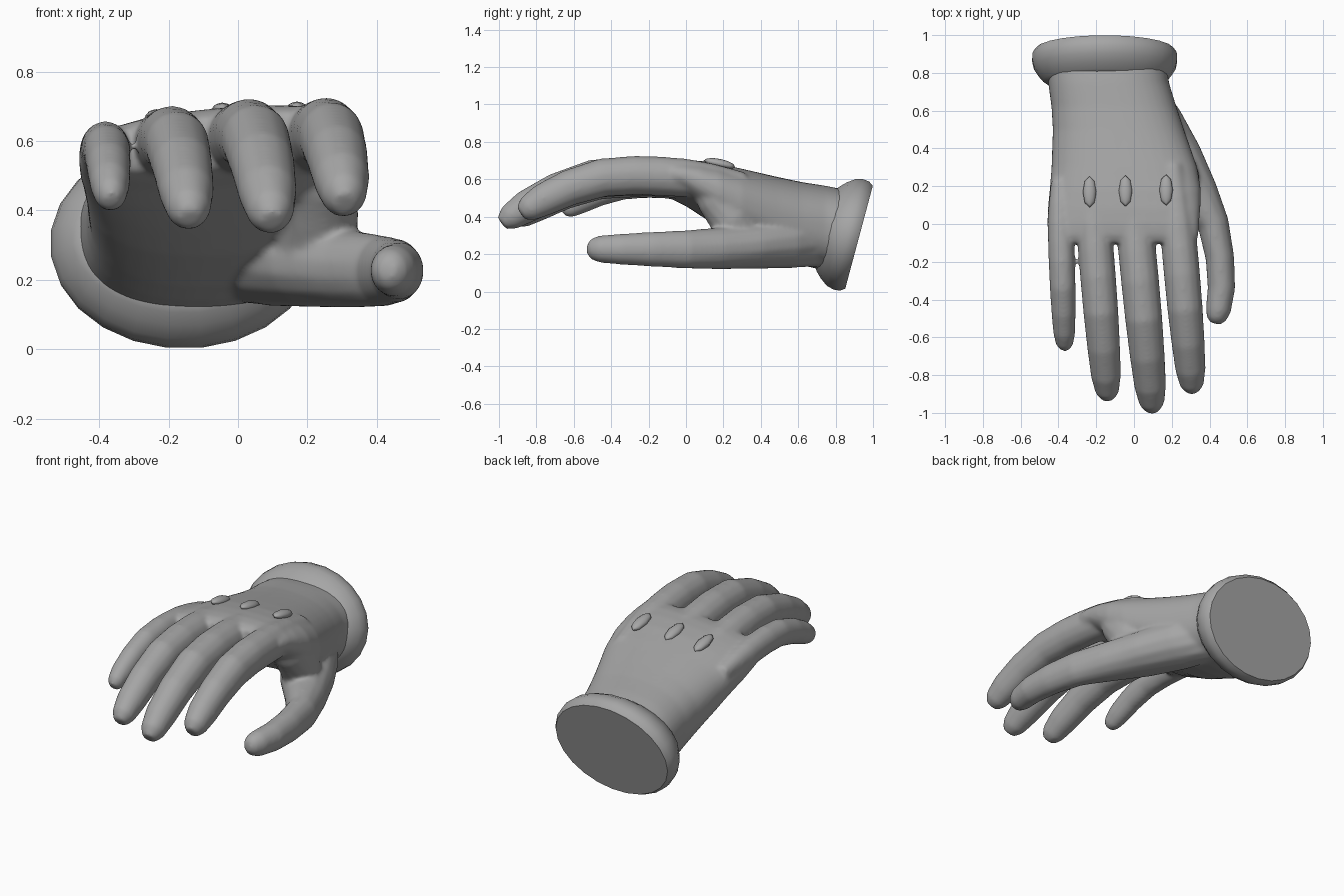
import bpy, bmesh, math
from mathutils import Vector

cube = bpy.data.objects.get("Cube")
if cube:
    bpy.data.objects.remove(cube)

grey = bpy.data.materials.new("glove_grey")
grey.use_nodes = True
grey.diffuse_color = (0.38, 0.38, 0.38, 1)
grey.node_tree.nodes["Principled BSDF"].inputs["Base Color"].default_value = (0.38, 0.38, 0.38, 1)


def add_object(name, bm):
    bmesh.ops.recalc_face_normals(bm, faces=bm.faces)
    mesh = bpy.data.meshes.new(name)
    bm.to_mesh(mesh)
    bm.free()
    mesh.materials.append(grey)
    obj = bpy.data.objects.new(name, mesh)
    bpy.context.collection.objects.link(obj)
    return obj


def loft(bm, rings, sides, power=2.0):
    """Skin closed rings given as (centre, side vector, up vector)."""
    loops = []
    for centre, side, up in rings:
        loop = []
        for i in range(sides):
            a = 2 * math.pi * (i + 0.5) / sides
            c, s = math.cos(a), math.sin(a)
            u = math.copysign(abs(c) ** (2 / power), c)
            v = math.copysign(abs(s) ** (2 / power), s)
            loop.append(bm.verts.new(centre + side * u + up * v))
        loops.append(loop)
    for a, b in zip(loops, loops[1:]):
        for i in range(sides):
            j = (i + 1) % sides
            bm.faces.new((a[i], a[j], b[j], b[i]))
    bm.faces.new(loops[0])
    bm.faces.new(loops[-1][::-1])


def tube(bm, path, sides=14):
    """Tapered tube through (point, half width, half height)."""
    points = [Vector(p[0]) for p in path]
    rings = []
    for i, (_, wide, high) in enumerate(path):
        t = (points[min(i + 1, len(path) - 1)] - points[max(i - 1, 0)]).normalized()
        side = t.cross(Vector((0, 0, 1))).normalized()
        rings.append((points[i], side * wide, side.cross(t) * high))
    loft(bm, rings, sides)


bm = bmesh.new()

# Palm: y, left edge, right edge, bottom, top, sideways slope
palm = [(0.87, -0.47, 0.17, 0.1, 0.54, 0),
        (0.75, -0.455, 0.185, 0.11, 0.565, 0),
        (0.62, -0.437, 0.225, 0.14, 0.585, 0.01),
        (0.5, -0.43, 0.265, 0.18, 0.61, 0.02),
        (0.3, -0.437, 0.335, 0.27, 0.655, 0.04),
        (0.18, -0.447, 0.355, 0.345, 0.68, 0.06),
        (0.08, -0.457, 0.352, 0.41, 0.692, 0.08),
        (0.0, -0.46, 0.345, 0.465, 0.695, 0.09),
        (-0.06, -0.455, 0.342, 0.495, 0.69, 0.09),
        (-0.1, -0.44, 0.33, 0.525, 0.67, 0.09)]
loft(bm, [(Vector(((l + r) / 2, y, (b + t) / 2)),
           Vector(((r - l) / 2, 0, slope * (r - l) / 2)),
           Vector((0, 0, (t - b) / 2))) for y, l, r, b, t, slope in palm], 40, 2.4)

# Fingers share one arch: fraction of length, rise, thickness
arch = [(-0.35, -0.035, 0.6), (-0.15, -0.012, 0.85), (0, 0, 0.98), (0.15, 0.01, 1),
        (0.3, 0.015, 1), (0.5, 0.002, 0.98), (0.7, -0.055, 0.92), (0.86, -0.125, 0.84),
        (0.95, -0.175, 0.67), (0.99, -0.2, 0.38)]
# base x, tip x, length, base z, droop, half width, half height
fingers = [(-0.389, -0.366, 0.667, 0.568, 0.72, 0.071, 0.08),
           (-0.213, -0.138, 0.932, 0.587, 1.06, 0.096, 0.1),
           (0.003, 0.099, 0.995, 0.6, 1.18, 0.102, 0.106),
           (0.23, 0.31, 0.892, 0.607, 0.95, 0.097, 0.106)]
for x0, x1, length, z, droop, wide, high in fingers:
    tube(bm, [((x0 + (x1 - x0) * t, -length * t, z + rise * droop), wide * k, high * k)
              for t, rise, k in arch])

# Thumb, swelling into the heel of the hand
tube(bm, [((0.0, 0.74, 0.29), 0.12, 0.155), ((0.11, 0.53, 0.265), 0.155, 0.142),
          ((0.22, 0.34, 0.245), 0.15, 0.125), ((0.335, 0.16, 0.23), 0.115, 0.112),
          ((0.42, 0, 0.225), 0.085, 0.103), ((0.455, -0.18, 0.226), 0.077, 0.094),
          ((0.463, -0.34, 0.226), 0.074, 0.084), ((0.446, -0.46, 0.227), 0.068, 0.074),
          ((0.435, -0.505, 0.228), 0.052, 0.058), ((0.43, -0.528, 0.229), 0.027, 0.03)])

# Web of flesh between thumb and index finger
tube(bm, [((0.2, 0.34, 0.24), 0.11, 0.11), ((0.235, 0.24, 0.39), 0.115, 0.12),
          ((0.24, 0.16, 0.5), 0.105, 0.11), ((0.24, 0.1, 0.58), 0.09, 0.08)])

# Blend palm, fingers and thumb into one skin
hand = add_object("glove_hand", bm)
remesh = hand.modifiers.new("blend", "REMESH")
remesh.mode = "VOXEL"
remesh.voxel_size = 0.009
remesh.use_smooth_shade = True
smooth = hand.modifiers.new("soften", "SMOOTH")
smooth.factor = 0.5
smooth.iterations = 24

# Rolled cuff, leaning back, with a flat closed end
lean = math.radians(15)
axis = Vector((0, -math.cos(lean), math.sin(lean)))
up = Vector((0, math.sin(lean), math.cos(lean)))
end = Vector((-0.155, 0.925, 0.29))
bm = bmesh.new()
loft(bm, [(end + axis * s, Vector((w, 0, 0)), up * h) for s, w, h in
          [(0, 0.367, 0.287), (0.025, 0.384, 0.305), (0.06, 0.387, 0.308),
           (0.1, 0.378, 0.297), (0.14, 0.353, 0.268), (0.17, 0.328, 0.238),
           (0.19, 0.3, 0.21)]], 24)
cuff = add_object("cuff", bm)

# Three raised ovals on the back of the hand
studs = []
for n, (x, y, z) in enumerate([(-0.235, 0.17, 0.662), (-0.045, 0.175, 0.681), (0.17, 0.18, 0.684)]):
    bm = bmesh.new()
    bmesh.ops.create_uvsphere(bm, u_segments=8, v_segments=6, radius=1)
    stud = add_object(f"back_stud_{n + 1}", bm)
    stud.location = (x, y, z)
    stud.scale = (0.036, 0.084, 0.025)
    stud.rotation_euler = (math.radians(-12), 0, 0)
    studs.append(stud)

bpy.ops.object.select_all(action="DESELECT")
for obj in [cuff] + studs:
    obj.select_set(True)
bpy.context.view_layer.objects.active = cuff
bpy.ops.object.shade_smooth_by_angle(angle=math.radians(50))
